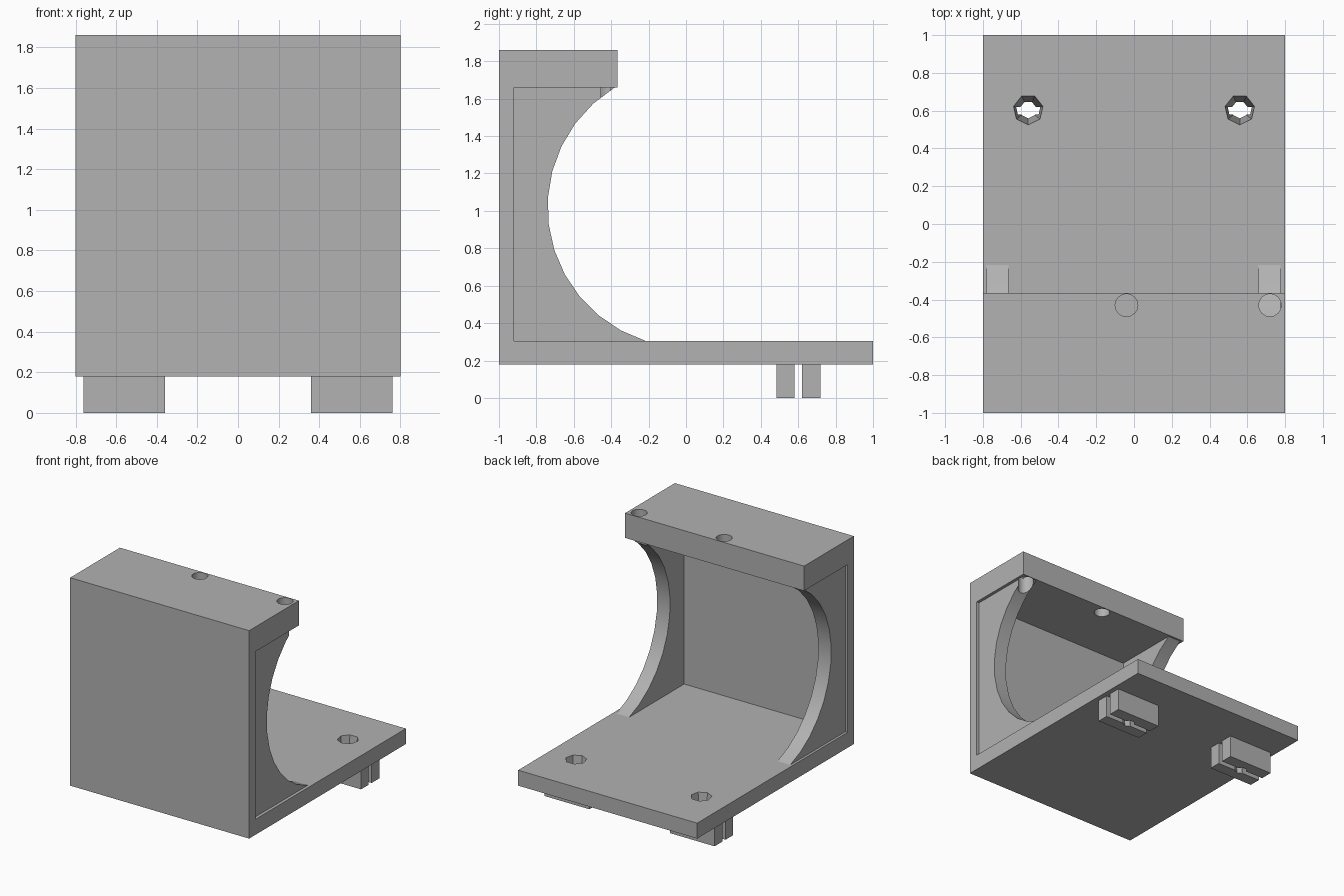
import bpy, bmesh
from math import sin, cos, asin, pi
from mathutils import Matrix, Vector

if "Cube" in bpy.data.objects:
    bpy.data.objects.remove(bpy.data.objects["Cube"])

grey = bpy.data.materials.new("plain grey")
grey.use_nodes = True
COLOUR = (0.445, 0.445, 0.445, 1)
grey.diffuse_color = COLOUR
grey.node_tree.nodes["Principled BSDF"].inputs["Base Color"].default_value = COLOUR


def add_object(name, bm):
    bmesh.ops.recalc_face_normals(bm, faces=bm.faces)
    mesh = bpy.data.meshes.new(name)
    bm.to_mesh(mesh)
    bm.free()
    mesh.materials.append(grey)
    obj = bpy.data.objects.new(name, mesh)
    bpy.context.collection.objects.link(obj)
    return obj


def extrude_profile(name, points, x0, x1):
    """Extrude a (y, z) outline along x."""
    bm = bmesh.new()
    face = bm.faces.new([bm.verts.new((x0, y, z)) for y, z in points])
    moved = bmesh.ops.extrude_face_region(bm, geom=[face])["geom"]
    bmesh.ops.translate(bm, vec=(x1 - x0, 0, 0),
                        verts=[v for v in moved if isinstance(v, bmesh.types.BMVert)])
    return add_object(name, bm)


def hole_cutter(name, x, y, z0, z1, r0, r1, sides):
    bm = bmesh.new()
    place = Matrix.Translation(Vector((x, y, (z0 + z1) / 2))) @ Matrix.Rotation(pi, 4, "Z")
    bmesh.ops.create_cone(bm, cap_ends=True, segments=sides, radius1=r0, radius2=r1,
                          depth=z1 - z0, matrix=place)
    return add_object(name, bm)


def cut(obj, cutter):
    mod = obj.modifiers.new("hole", "BOOLEAN")
    mod.operation = "DIFFERENCE"
    mod.solver = "EXACT"
    mod.object = cutter
    bpy.context.view_layer.objects.active = obj
    bpy.ops.object.modifier_apply(modifier=mod.name)


# Main levels
HALF, BOTTOM, FLOOR, CEILING, TOP = 0.8, 0.18, 0.305, 1.66, 1.86
WALL, LIP = -0.92, -0.365

# C-shaped body: base plate, front wall and top slab
body = extrude_profile("bracket_body", [
    (-1, BOTTOM), (1, BOTTOM), (1, FLOOR), (WALL, FLOOR),
    (WALL, CEILING), (LIP, CEILING), (LIP, TOP), (-1, TOP)], -HALF, HALF)

# Side webs with a large circular cutout
R, CY, CZ = 0.75, 0.01, 1.02
low, high = asin((FLOOR - CZ) / R), asin((CEILING - CZ) / R)
STEPS = 12
arc = [(CY - R * cos(a), CZ + R * sin(a))
       for a in (low + (high - low) * i / STEPS for i in range(STEPS + 1))]
web_outline = [(WALL, FLOOR)] + arc + [(WALL, CEILING)]
left_web = extrude_profile("left_side_web", web_outline, 0.66, 0.775)
right_web = extrude_profile("right_side_web", web_outline, -0.78, -0.665)

# Round holes through the top slab; the outer one also bites into the web
cutters = []
for x in (-0.04, 0.72):
    c = hole_cutter("top_hole_cutter", x, -0.43, 1.3, 1.9, 0.06, 0.06, 16)
    cutters.append(c)
    cut(body, c)
cut(left_web, cutters[-1])

# Split feet under the rear of the base, with tapered seven-sided holes
feet = []
for side, sx in (("left", 1), ("right", -1)):
    taper = hole_cutter("taper_cutter", sx * 0.56, 0.605, -0.03, 0.335,
                        0.042, 0.083, 7)
    cutters.append(taper)
    cut(body, taper)
    for part, y0, y1 in (("front", 0.485, 0.58), ("rear", 0.62, 0.72)):
        foot = extrude_profile(f"{side}_{part}_foot", [
            (y0, 0), (y1, 0), (y1, BOTTOM), (y0, BOTTOM)],
            sx * 0.56 - 0.2, sx * 0.56 + 0.2)
        cut(foot, taper)
        feet.append(foot)

for c in cutters:
    bpy.data.objects.remove(c)

# Smooth the curved webs while keeping corners sharp
bpy.ops.object.select_all(action="DESELECT")
for obj in (body, left_web, right_web):
    obj.select_set(True)
bpy.context.view_layer.objects.active = body
bpy.ops.object.shade_smooth_by_angle(angle=pi / 6)
